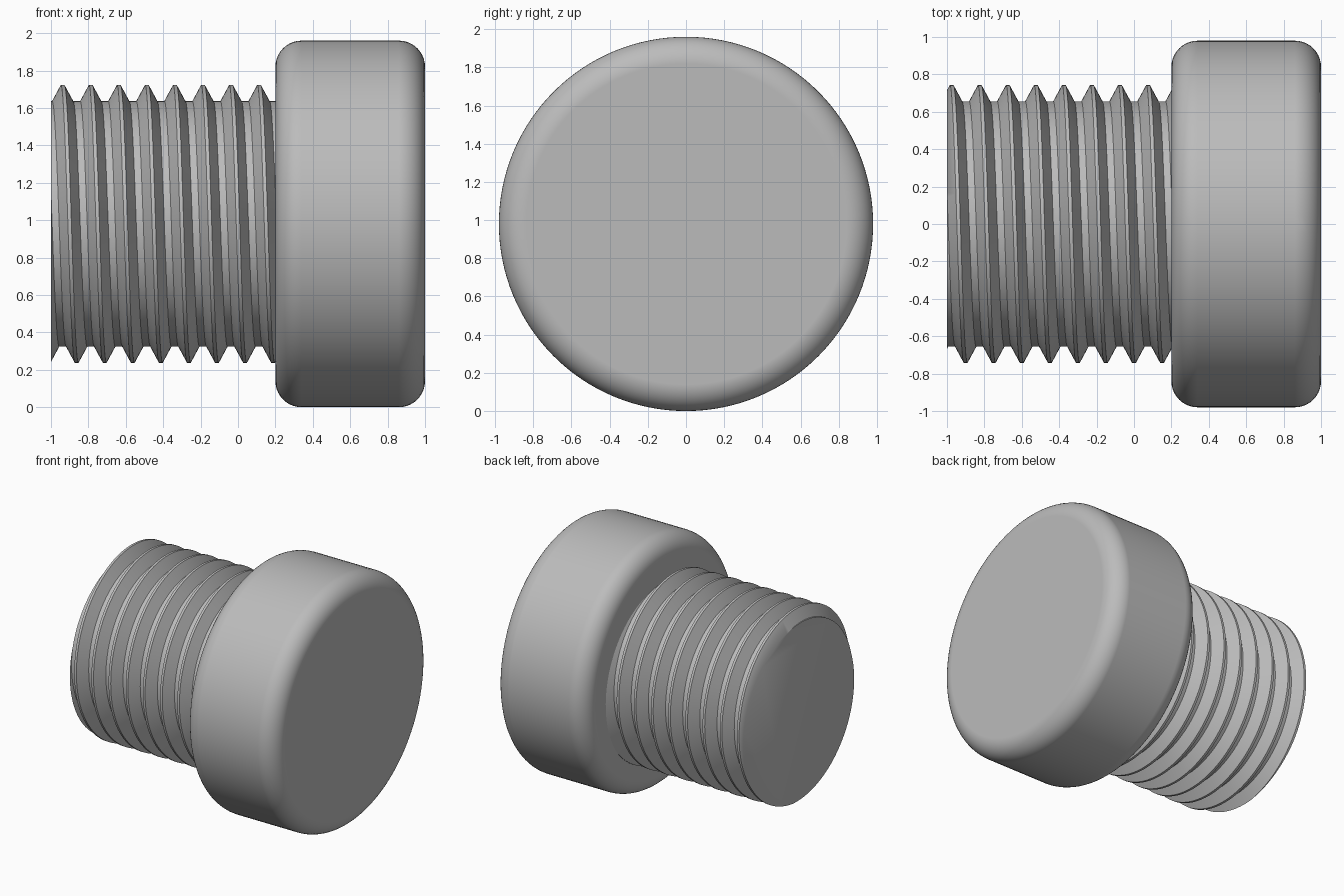
import bpy
import bmesh
import math

AXIS_Z = 0.98
HEAD_START, END_X = 0.2, -1.0
HEAD_R, FILLET = 0.98, 0.14
PITCH, CREST_R, ROOT_R = 0.15, 0.743, 0.656
STEPS = 144

cube = bpy.data.objects.get("Cube")
if cube:
    bpy.data.objects.remove(cube)

steel = bpy.data.materials.new("grey steel")
steel.use_nodes = True
grey = (0.5, 0.5, 0.5, 1)
steel.diffuse_color = grey
steel.node_tree.nodes["Principled BSDF"].inputs["Base Color"].default_value = grey


def finish(name, bm):
    bmesh.ops.recalc_face_normals(bm, faces=bm.faces)
    mesh = bpy.data.meshes.new(name)
    bm.to_mesh(mesh)
    bm.free()
    mesh.materials.append(steel)
    obj = bpy.data.objects.new(name, mesh)
    bpy.context.collection.objects.link(obj)
    bpy.ops.object.select_all(action="DESELECT")
    obj.select_set(True)
    bpy.context.view_layer.objects.active = obj
    return obj


# Head: a short cylinder along x with rounded rims
bm = bmesh.new()
bmesh.ops.create_cone(bm, cap_ends=True, segments=128, radius1=HEAD_R,
                      radius2=HEAD_R, depth=1 - HEAD_START)
for v in bm.verts:
    x, y, z = v.co
    v.co = (z + (1 + HEAD_START) / 2, x, y + AXIS_Z)
head = finish("bolt_head", bm)
bpy.ops.object.shade_smooth()
bevel = head.modifiers.new("rounded rims", "BEVEL")
bevel.width = FILLET
bevel.segments = 10
bevel.limit_method = "ANGLE"
bevel.angle_limit = math.radians(40)
bevel.harden_normals = True

# Shank: helical ridge with flat crests and roots, cut square at both ends
CREST_HALF, ROOT_HALF = PITCH / 16, PITCH / 8
OFFSETS = (-CREST_HALF, CREST_HALF, PITCH / 2 - ROOT_HALF, PITCH / 2 + ROOT_HALF)


def thread_radius(distance):
    d = abs((distance + PITCH / 2) % PITCH - PITCH / 2)
    t = (d - CREST_HALF) / (PITCH / 2 - ROOT_HALF - CREST_HALF)
    return CREST_R + (ROOT_R - CREST_R) * min(1, max(0, t))


bm = bmesh.new()
turns = 13
columns = []
for i in range(STEPS):
    angle = math.tau * i / STEPS
    crest = -0.975 + PITCH * i / STEPS
    column = []
    for k in range(-3, turns - 3):
        for offset in OFFSETS:
            x = min(HEAD_START + 0.02, max(END_X, crest + k * PITCH + offset))
            r = thread_radius(x - crest)
            column.append(bm.verts.new((x, r * math.cos(angle),
                                        AXIS_Z + r * math.sin(angle))))
    columns.append(column)
# One full turn advances the ridge by one pitch
columns.append(columns[0][len(OFFSETS):])
for a, b in zip(columns, columns[1:]):
    for j in range(min(len(a), len(b)) - 1):
        bm.faces.new((a[j], a[j + 1], b[j + 1], b[j]))
bmesh.ops.remove_doubles(bm, verts=bm.verts, dist=0.0001)
loose = [v for v in bm.verts if not v.link_faces]
bmesh.ops.delete(bm, geom=loose, context="VERTS")
rim = [e for e in bm.edges if e.is_boundary]
bmesh.ops.holes_fill(bm, edges=rim, sides=0)
finish("threaded_shank", bm)
bpy.ops.object.shade_smooth_by_angle(angle=math.radians(30))
